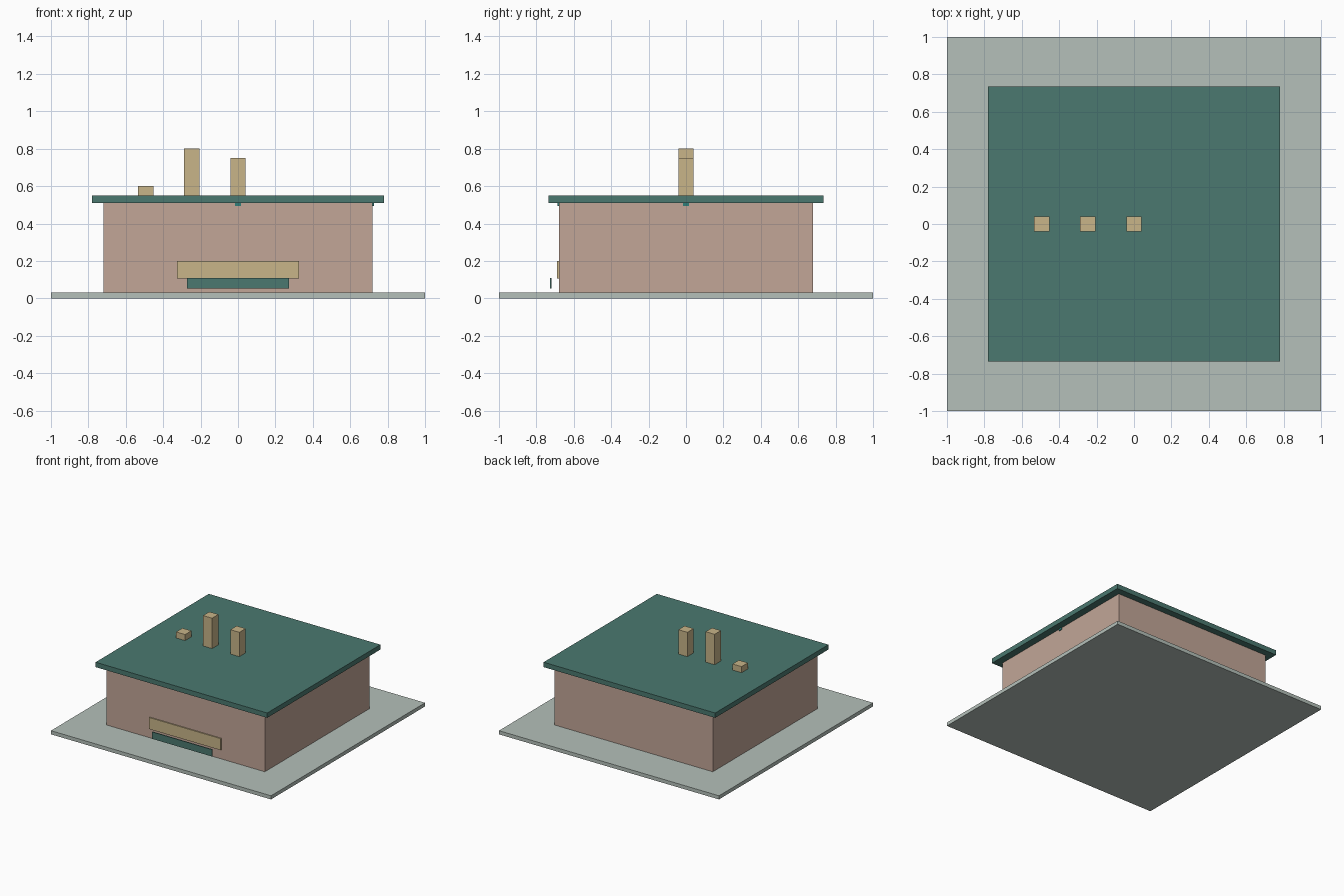
import bpy

cube = bpy.data.objects.get("Cube")
if cube:
    bpy.data.objects.remove(cube, do_unlink=True)


def material(name, r, g, b):
    mat = bpy.data.materials.new(name)
    mat.use_nodes = True
    mat.diffuse_color = (r, g, b, 1)
    for node in mat.node_tree.nodes:
        if node.type == 'BSDF_PRINCIPLED':
            node.inputs["Base Color"].default_value = (r, g, b, 1)
    return mat


def box(name, mat, xs, ys, zs):
    """Box spanning the given low and high limits on each axis."""
    limits = (xs, ys, zs)
    centre = [(low + high) / 2 for low, high in limits]
    bpy.ops.mesh.primitive_cube_add(size=1, location=centre)
    obj = bpy.context.object
    obj.name = name
    obj.scale = [high - low for low, high in limits]
    bpy.ops.object.transform_apply(location=False, rotation=False, scale=True)
    obj.data.materials.append(mat)
    return obj


stone = material("pale grey green", .46, .53, .49)
plaster = material("dusty pink", .54, .38, .31)
green = material("dark green", .07, .19, .16)
sand = material("sand", .58, .46, .25)
teal = material("teal", .03, .21, .19)

WALL_X, WALL_Y = .72, .68
BASE_TOP, EAVE, ROOF_TOP = .03, .51, .55

# Ground slab, building and flat overhanging roof
box("base_slab", stone, (-1, 1), (-1, 1), (0, BASE_TOP))
box("walls", plaster, (-WALL_X, WALL_X), (-WALL_Y, WALL_Y), (BASE_TOP, EAVE))
box("roof", green, (-.78, .78), (-.735, .735), (EAVE, ROOF_TOP))

# Chimneys in a row along the roof
for name, x, top in (("short_chimney", -.493, .6),
                     ("tall_chimney", -.248, .8),
                     ("middle_chimney", 0, .75)):
    box(name, sand, (x - .041, x + .041), (-.041, .041), (ROOF_TOP, top))

# Front panel and the narrow board standing just ahead of it
box("front_panel", sand, (-.325, .325), (-WALL_Y - .009, -WALL_Y), (.105, .2))
box("front_board", green, (-.272, .272), (-.726, -.719), (.053, .11))

# Tiny plates under the eaves
box("front_eave_plate", teal, (-.015, .015), (-WALL_Y - .006, -WALL_Y), (.493, EAVE))
box("side_eave_plate", teal, (WALL_X, WALL_X + .006), (-.015, .015), (.493, EAVE))
